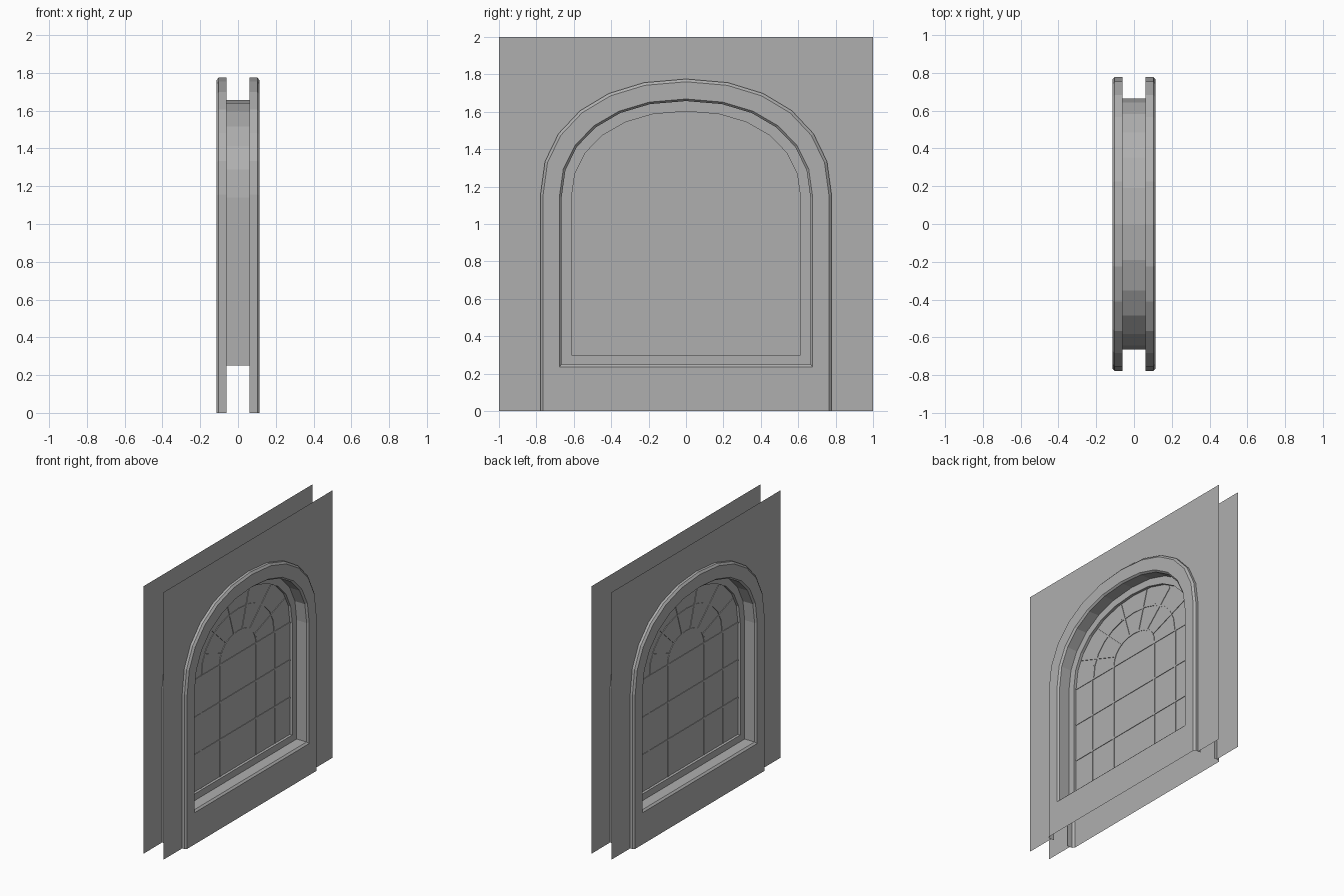
import bpy, bmesh, math
from mathutils import Vector

if "Cube" in bpy.data.objects:
    bpy.data.objects.remove(bpy.data.objects["Cube"])

grey = bpy.data.materials.new("mid_grey")
grey.diffuse_color = (0.43, 0.43, 0.43, 1)
grey.use_nodes = True
grey.node_tree.nodes["Principled BSDF"].inputs["Base Color"].default_value = grey.diffuse_color


def make(name, verts, faces, fix_normals=True):
    me = bpy.data.meshes.new(name)
    me.from_pydata(verts, [], faces)
    me.materials.append(grey)
    bm = bmesh.new()
    bm.from_mesh(me)
    if fix_normals:
        bmesh.ops.recalc_face_normals(bm, faces=bm.faces)
    bm.to_mesh(me)
    bm.free()
    ob = bpy.data.objects.new(name, me)
    bpy.context.collection.objects.link(ob)
    return ob


def ellipse(a, b, zc, n=12):
    # low-poly, slightly full half ellipse from +y to -y
    pts = []
    for i in range(n + 1):
        t = math.pi * i / n
        c, s = math.cos(t), abs(math.sin(t))
        s = 0 if i in (0, n) else s
        pts.append((math.copysign(abs(c) ** 0.92, c) * a, zc + b * s ** 0.92))
    return pts


def arch(a, top, spring, bottom):
    return [(a, bottom)] + ellipse(a, top - spring, spring) + [(-a, bottom)]


def loft(name, rings, flip=1, open_strips=()):
    # rings: list of (x, loop); bridges each ring to the next
    n = len(rings[0][1])
    verts = [(flip * x, y, z) for x, loop in rings for y, z in loop]
    faces = []
    for r in range(len(rings) - 1):
        for i in range(n - (1 if r in open_strips else 0)):
            j = (i + 1) % n
            f = [r * n + i, r * n + j, (r + 1) * n + j, (r + 1) * n + i]
            faces.append(f if flip > 0 else f[::-1])
    return make(name, verts, faces, False)


OUTER = arch(0.778, 1.775, 1.155, 0)
OUTER_FACE = arch(0.764, 1.76, 1.153, 0)
HOLE_FACE = arch(0.677, 1.668, 1.143, 0.237)
HOLE = arch(0.665, 1.657, 1.14, 0.25)
SASH = arch(0.613, 1.602, 1.135, 0.30)

for side, s in (("right", 1), ("left", -1)):
    # thin wall sheet with the arched surround cut out
    outline = [(1, 0), (1, 2), (-1, 2), (-1, 0)] + OUTER[::-1]
    order = range(len(outline)) if s > 0 else range(len(outline) - 1, -1, -1)
    make("wall_" + side, [(0.083 * s, y, z) for y, z in outline],
         [list(order)], False)
    # raised surround with chamfered edges, running down to the floor
    loft("surround_" + side,
         [(0.06, OUTER), (0.102, OUTER), (0.115, OUTER_FACE),
          (0.115, HOLE_FACE), (0.102, HOLE), (0.06, HOLE)], s, (0, 1))

# reveal lining through the wall
loft("reveal", [(0.06, HOLE), (-0.06, HOLE)])

# window sash frame and pane
loft("sash_frame", [(0.02, HOLE), (0.02, SASH), (-0.02, SASH), (-0.02, HOLE)])
make("pane", [(0, y, z) for y, z in SASH], [list(range(len(SASH)))])

# slim glazing bars
bar_v, bar_f = [], []


def bar(p, q, w=0.006, d=0.004):
    p, q = Vector(p), Vector(q)
    t = (q - p).normalized()
    n = Vector((-t.y, t.x)) * w
    k = len(bar_v)
    for e in (p, q):
        for sx, sn in ((-1, -1), (1, -1), (1, 1), (-1, 1)):
            c = e + n * sn
            bar_v.append((sx * d, c.x, c.y))
    for i in range(4):
        j = (i + 1) % 4
        bar_f.append([k + i, k + j, k + 4 + j, k + 4 + i])


ZC = 1.135
for z in (0.575, 0.855, ZC):
    bar((-0.613, z), (0.613, z))
for y in (-0.44, -0.215, 0.215, 0.44):
    bar((y, 0.30), (y, ZC))
for a, b in ((0.215, 0.17), (0.43, 0.335)):
    arc = ellipse(a, b, ZC)
    for p, q in zip(arc, arc[1:]):
        bar(p, q)
for i in range(1, 7):
    c, s = math.cos(i * math.pi / 7), math.sin(i * math.pi / 7)
    bar((0.215 * c, ZC + 0.17 * s), (0.61 * c, ZC + 0.465 * s))
make("glazing_bars", bar_v, bar_f)
